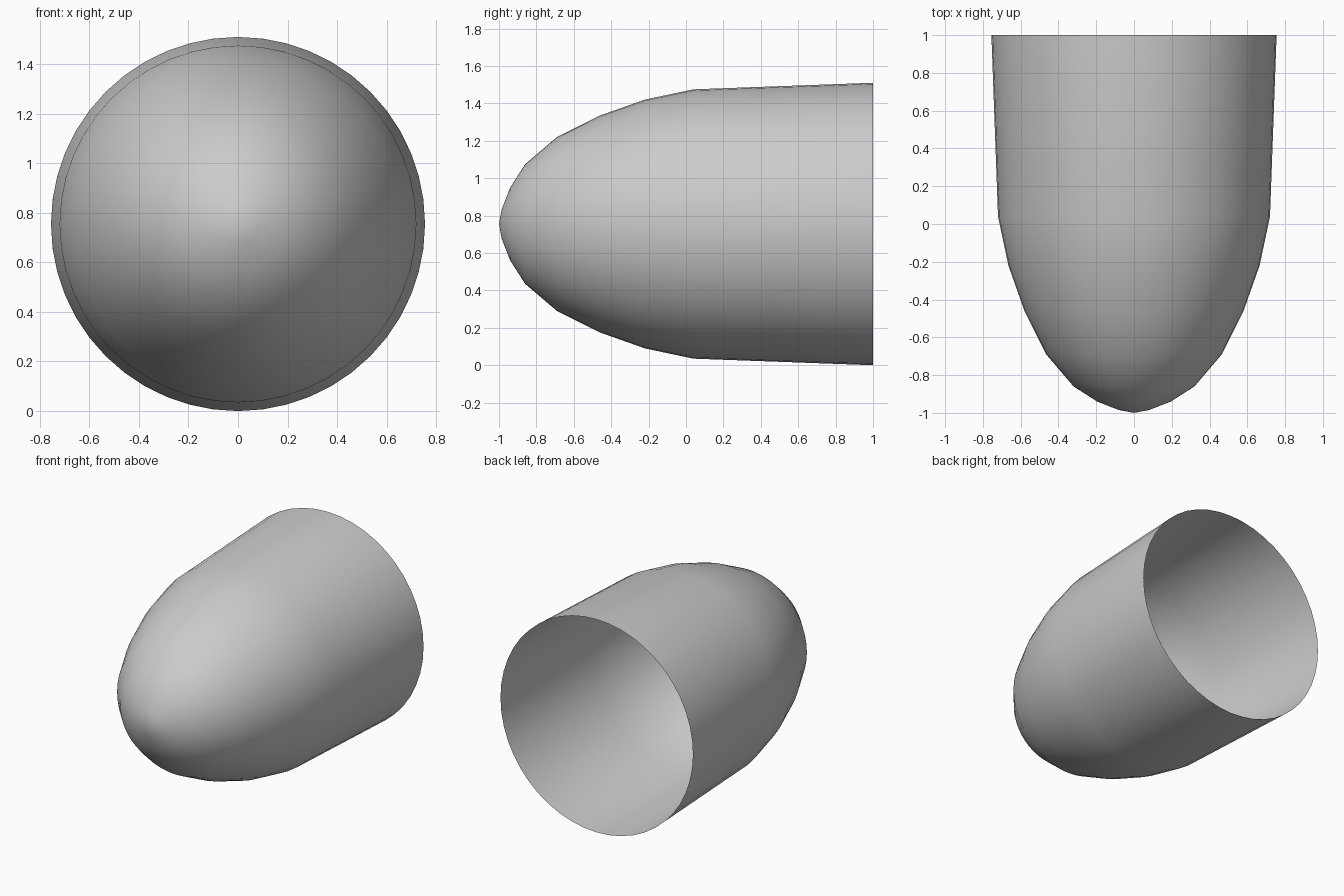
import bpy, bmesh
from math import radians
from mathutils import Vector

if "Cube" in bpy.data.objects:
    bpy.data.objects.remove(bpy.data.objects["Cube"])

# Half profile of the rounded shell: (y, radius), from nose to open rim
profile = [(-1.0, 0.0), (-0.985, 0.08), (-0.94, 0.195), (-0.86, 0.32),
           (-0.69, 0.465), (-0.46, 0.58), (-0.22, 0.665), (0.04, 0.72), (1.0, 0.755)]
CENTRE_Z = 0.755
SIDES = 48

# Spin the profile around the y axis, leaving the back open
bm = bmesh.new()
verts = [bm.verts.new((0, y, CENTRE_Z + r)) for y, r in profile]
edges = [bm.edges.new(pair) for pair in zip(verts, verts[1:])]
bmesh.ops.spin(bm, geom=verts + edges, cent=Vector((0, 0, CENTRE_Z)),
               axis=Vector((0, 1, 0)), angle=radians(360), steps=SIDES)
bmesh.ops.remove_doubles(bm, verts=bm.verts, dist=0.0005)
bmesh.ops.recalc_face_normals(bm, faces=bm.faces)

# Make sure the normals point away from the axis
side = max(bm.faces, key=lambda f: f.calc_center_median().y)
c = side.calc_center_median()
if side.normal.dot(Vector((c.x, 0, c.z - CENTRE_Z))) < 0:
    bmesh.ops.reverse_faces(bm, faces=bm.faces)
for f in bm.faces:
    f.smooth = True

mesh = bpy.data.meshes.new("nose_shell")
bm.to_mesh(mesh)
bm.free()
shell = bpy.data.objects.new("nose_shell", mesh)
bpy.context.collection.objects.link(shell)
